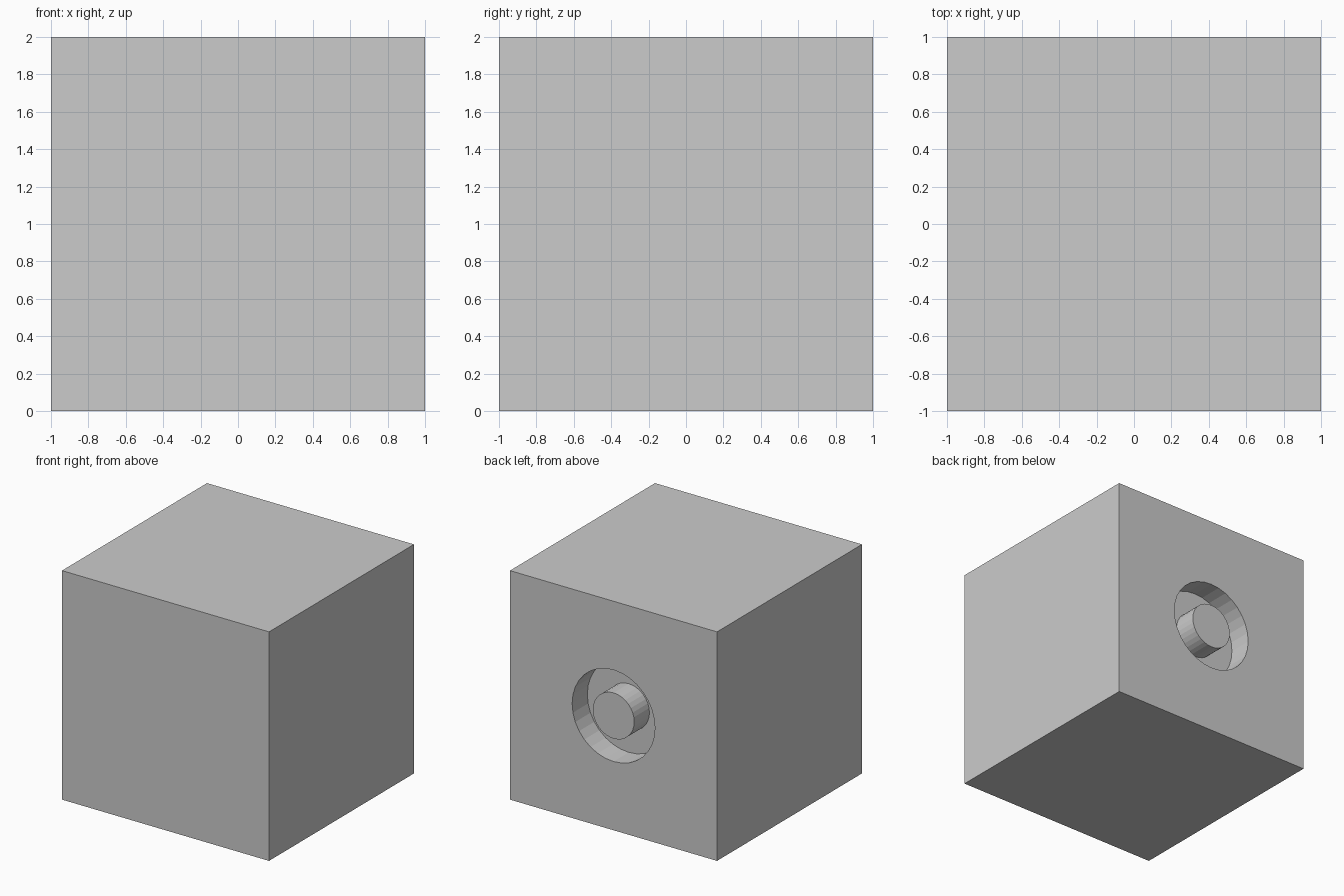
import bpy
from math import pi

if "Cube" in bpy.data.objects:
    bpy.data.objects.remove(bpy.data.objects["Cube"])

DEPTH = 0.21   # depth of the ring-shaped recess in the back face
SIDES = 32


def cylinder(name, radius, y0, y1):
    """Cylinder along y, centred on the back face."""
    bpy.ops.mesh.primitive_cylinder_add(
        vertices=SIDES, radius=radius, depth=y1 - y0,
        location=(0, (y0 + y1) / 2, 1), rotation=(pi / 2, 0, 0))
    obj = bpy.context.object
    obj.name = name
    return obj


# Main block
bpy.ops.mesh.primitive_cube_add(size=2, location=(0, 0, 1))
block = bpy.context.object
block.name = "block"

# Round recess in the back
cutter = cylinder("recess_cutter", 0.4, 1 - DEPTH, 1.2)
cutter.hide_render = True
cutter.display_type = 'WIRE'
cut = block.modifiers.new("recess", 'BOOLEAN')
cut.operation = 'DIFFERENCE'
cut.solver = 'EXACT'
cut.object = cutter
bpy.context.view_layer.objects.active = block
bpy.ops.object.modifier_apply(modifier=cut.name)
bpy.data.objects.remove(cutter, do_unlink=True)

# Centre pin, flush with the back face
cylinder("centre_pin", 0.2, 1 - DEPTH, 1)
